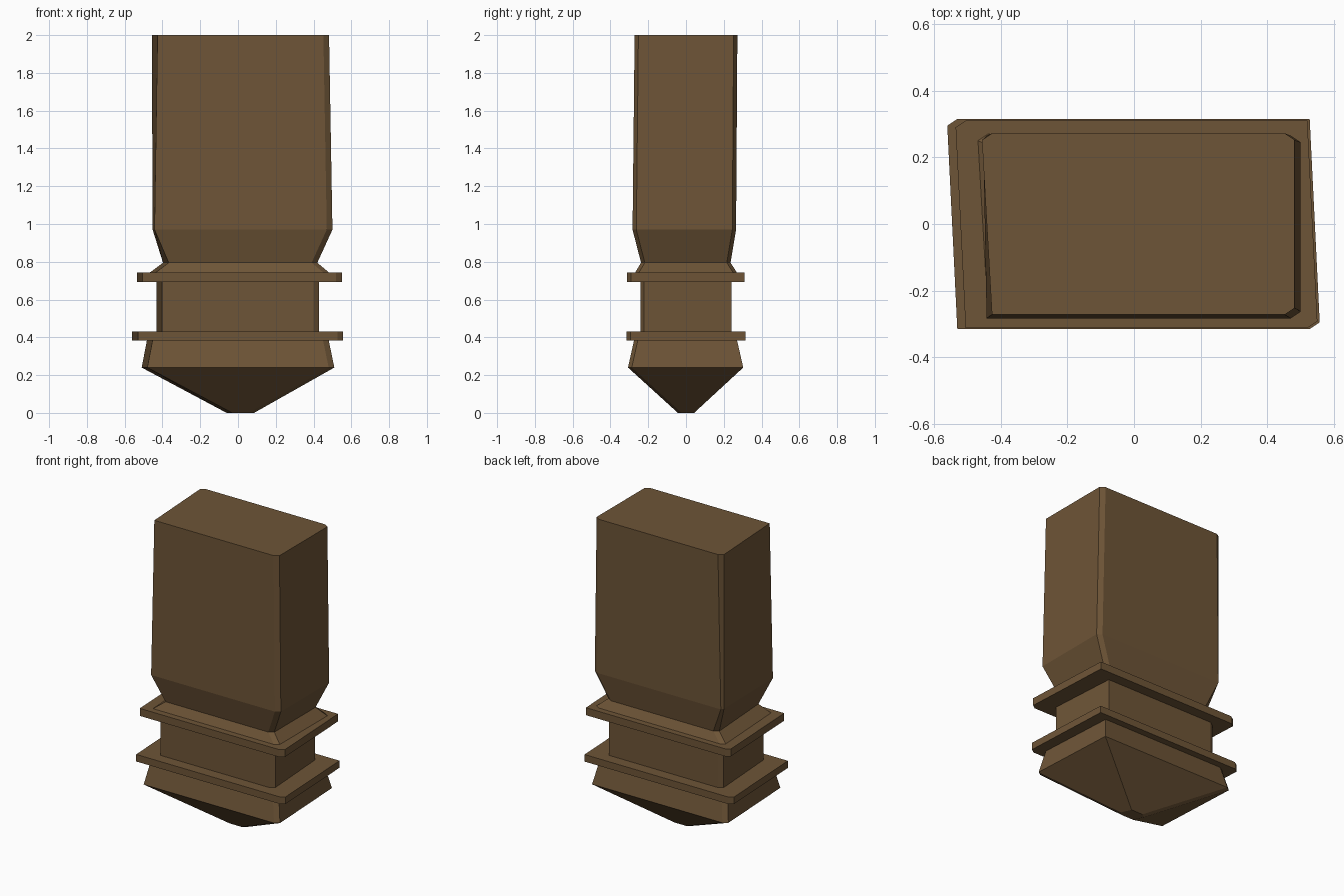
import bpy, bmesh

if "Cube" in bpy.data.objects:
    bpy.data.objects.remove(bpy.data.objects["Cube"])

wood = bpy.data.materials.new("dark brown")
wood.diffuse_color = (0.155, 0.09, 0.038, 1)
wood.use_nodes = True
wood.node_tree.nodes["Principled BSDF"].inputs["Base Color"].default_value = wood.diffuse_color


def ring(z, x0, x1, y0, y1, left=0.03, right=0.03, square=False):
    """Slightly skewed rectangle with two clipped opposite corners."""
    c = 0.02
    back_right = [(x1 - right, y1), (x1, y1 - c)] if square else [(x1 - right, y1)]
    pts = [(x0, y1 - c), (x0 + left, y0), (x1 - right, y0), (x1, y0 + c)]
    pts += back_right[::-1] + [(x0 + left, y1)]
    return [(x, y, z) for x, y in pts]


def loft(name, rings, bottom=True, top=True):
    bm = bmesh.new()
    loops = [[bm.verts.new(p) for p in r] for r in rings]
    n = len(loops[0])
    for a, b in zip(loops, loops[1:]):
        for i in range(n):
            j = (i + 1) % n
            bm.faces.new((a[i], a[j], b[j], b[i]))
    if bottom:
        bm.faces.new(loops[0][::-1])
    if top:
        bm.faces.new(loops[-1])
    me = bpy.data.meshes.new(name)
    bm.to_mesh(me)
    bm.free()
    me.materials.append(wood)
    ob = bpy.data.objects.new(name, me)
    bpy.context.collection.objects.link(ob)


# Pointed foot with tapering shoulder
loft("pointed_foot", [
    ring(0, -0.06, 0.085, -0.043, 0.043),
    ring(0.24, -0.51, 0.51, -0.307, 0.303),
    ring(0.385, -0.482, 0.48, -0.275, 0.27),
], top=False)

# Two thin flanges
loft("lower_flange", [ring(z, -0.56, 0.557, -0.315, 0.315) for z in (0.383, 0.43)])
loft("upper_flange", [ring(z, -0.535, 0.55, -0.312, 0.31) for z in (0.692, 0.742)])

# Neck between the flanges
loft("neck", [ring(z, -0.432, 0.43, -0.242, 0.24) for z in (0.43, 0.692)],
     bottom=False, top=False)

# Main block with pinched waist
loft("main_block", [
    ring(0.742, -0.468, 0.483, -0.27, 0.27, square=True),
    ring(0.795, -0.397, 0.42, -0.238, 0.236, square=True),
    ring(0.97, -0.452, 0.50, -0.283, 0.265, left=0.01, square=True),
    ring(2.0, -0.456, 0.482, -0.272, 0.272, square=True),
], bottom=False)
